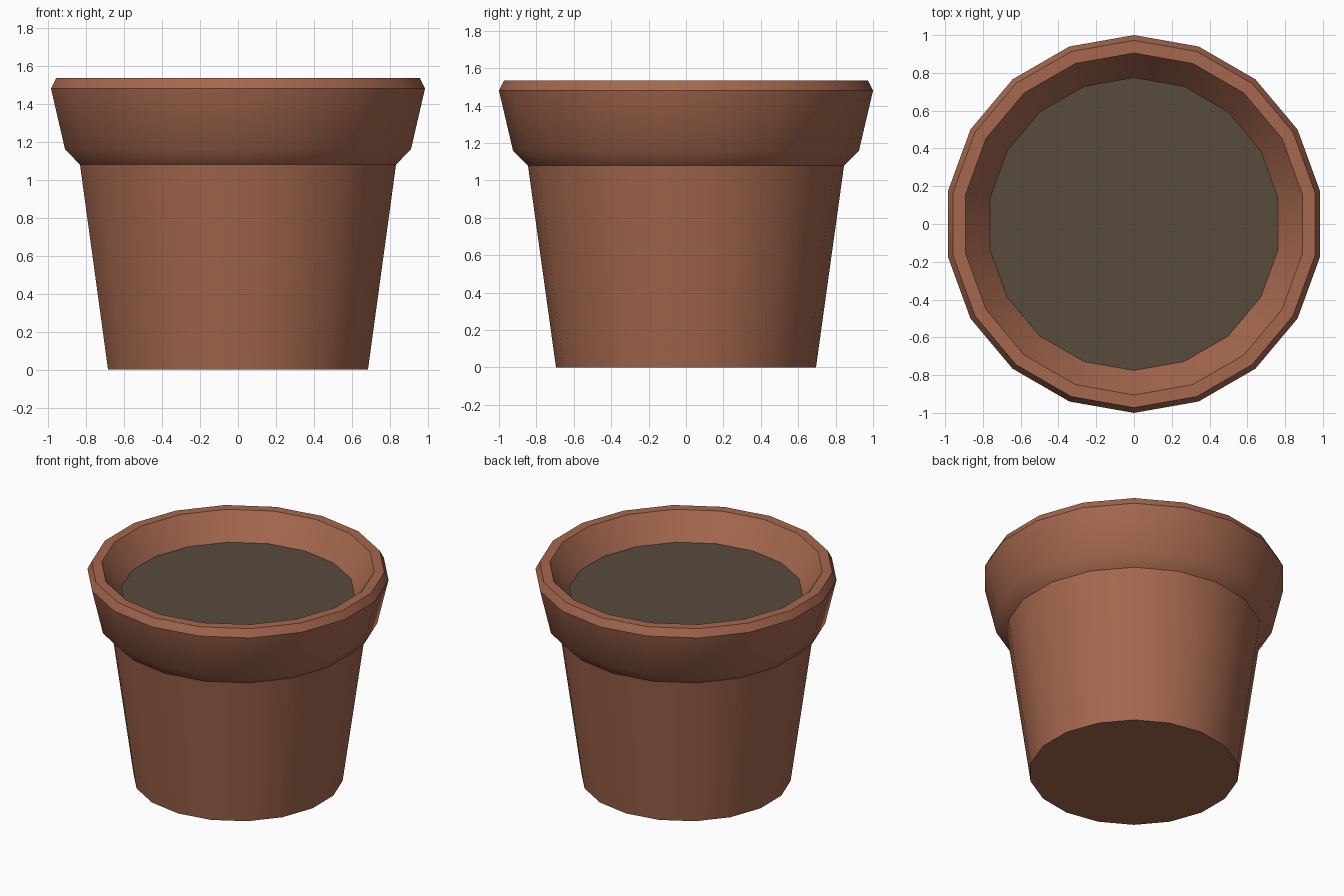
import bpy, bmesh, math

if "Cube" in bpy.data.objects:
    bpy.data.objects.remove(bpy.data.objects["Cube"])

SIDES = 18


def material(name, rgb):
    m = bpy.data.materials.new(name)
    m.diffuse_color = (*rgb, 1)
    m.use_nodes = True
    m.node_tree.nodes["Principled BSDF"].inputs["Base Color"].default_value = m.diffuse_color
    return m


def ring(bm, r, z):
    # first vertex points along +y
    return [bm.verts.new((-r * math.sin(math.tau * i / SIDES),
                          r * math.cos(math.tau * i / SIDES), z))
            for i in range(SIDES)]


def finish(bm, name, mat):
    mesh = bpy.data.meshes.new(name)
    bm.to_mesh(mesh)
    bm.free()
    mesh.materials.append(mat)
    ob = bpy.data.objects.new(name, mesh)
    bpy.context.collection.objects.link(ob)
    return ob


terracotta = material("terracotta", (0.376, 0.136, 0.076))
soil_brown = material("soil brown", (0.098, 0.070, 0.046))

# Pot: tapered body, flared collar, bevelled lip and inner wall (radius, height)
profile = [(0.695, 0), (0.845, 1.08), (0.925, 1.16), (1.0, 1.48),
           (0.972, 1.535), (0.905, 1.535), (0.775, 1.355)]
bm = bmesh.new()
rings = [ring(bm, r, z) for r, z in profile]
for a, b in zip(rings, rings[1:]):
    for i in range(SIDES):
        j = (i + 1) % SIDES
        bm.faces.new((a[i], a[j], b[j], b[i]))
bm.faces.new(rings[0][::-1])
pot = finish(bm, "pot", terracotta)

# Smooth sides, with the collar, lip and base edges kept sharp
bpy.context.view_layer.objects.active = pot
pot.select_set(True)
bpy.ops.object.shade_smooth_by_angle(angle=math.radians(35))

# Soil: flat disc closing the inside
bm = bmesh.new()
bm.faces.new(ring(bm, 0.775, 1.355))
finish(bm, "soil", soil_brown)
